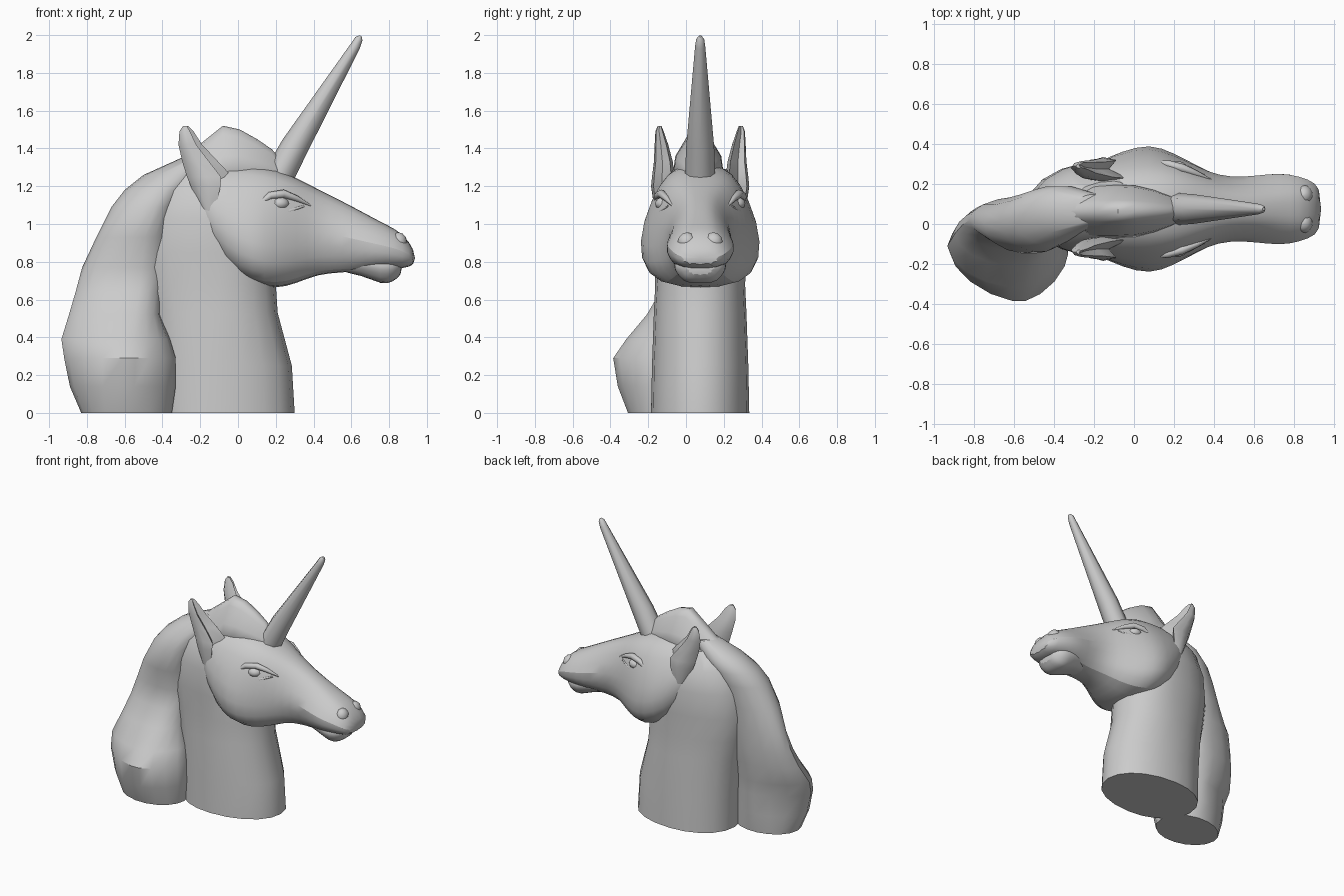
import bpy, bmesh, math
from mathutils import Vector

cube = bpy.data.objects.get("Cube")
if cube:
    bpy.data.objects.remove(cube, do_unlink=True)

CY = 0.075  # symmetry plane of the head and neck

mat = bpy.data.materials.new("stone_grey")
mat.use_nodes = True
GREY = (0.6, 0.6, 0.6, 1)
mat.diffuse_color = GREY
mat.node_tree.nodes["Principled BSDF"].inputs["Base Color"].default_value = GREY


def loft(name, rings, subsurf=0, angle=45):
    """Skin a list of equal-length point rings and cap both ends."""
    bm = bmesh.new()
    rows = [[bm.verts.new(p) for p in ring] for ring in rings]
    n = len(rows[0])
    for a, b in zip(rows, rows[1:]):
        for i in range(n):
            j = (i + 1) % n
            bm.faces.new((a[i], a[j], b[j], b[i]))
    bm.faces.new(rows[0])
    bm.faces.new(rows[-1])
    bmesh.ops.recalc_face_normals(bm, faces=bm.faces)
    mesh = bpy.data.meshes.new(name)
    bm.to_mesh(mesh)
    bm.free()
    mesh.materials.append(mat)
    obj = bpy.data.objects.new(name, mesh)
    bpy.context.collection.objects.link(obj)
    if subsurf:
        mod = obj.modifiers.new("smooth", "SUBSURF")
        mod.levels = mod.render_levels = subsurf
    bpy.ops.object.select_all(action="DESELECT")
    obj.select_set(True)
    bpy.context.view_layer.objects.active = obj
    bpy.ops.object.shade_smooth_by_angle(angle=math.radians(angle))
    return obj


def oval(x0, x1, y0, y1, z, e=2.0, mid=None, n=18):
    """Horizontal superellipse ring; mid is the x of its widest place."""
    mid = (x0 + x1) / 2 if mid is None else mid
    ring = []
    for i in range(n):
        t = 2 * math.pi * i / n
        c, s = [math.copysign(abs(v) ** (2 / e), v) for v in (math.cos(t), math.sin(t))]
        ring.append((mid + (x1 - mid if c > 0 else mid - x0) * c,
                     (y0 + y1) / 2 + (y1 - y0) / 2 * s, z))
    return ring


def slice_ring(x, zt, zb, wt, wm, wb, y=CY):
    """Upright cross-section, with widths near its top, middle and bottom."""
    h = zt - zb
    half = [(wt * 0.6, 0.03), (wt, 0.15), (wm, 0.5), (wb, 0.8), (wb * 0.74, 0.97)]
    right = [(x, y + w, zt - h * t) for w, t in half]
    left = [(x, y - w, zt - h * t) for w, t in reversed(half)]
    return [(x, y, zt)] + right + [(x, y, zb)] + left


def tube(name, points, radii, n=8):
    """Tapered tube through the points."""
    pts = [Vector(p) for p in points]
    rings = []
    for i, (p, r) in enumerate(zip(pts, radii)):
        d = pts[min(i + 1, len(pts) - 1)] - pts[max(i - 1, 0)]
        q = d.to_track_quat("Z", "Y")
        rings.append([p + q @ Vector((r * math.cos(2 * math.pi * k / n),
                                      r * math.sin(2 * math.pi * k / n), 0))
                      for k in range(n)])
    return loft(name, rings, angle=50)


def ball(name, centre, size):
    x, y, z = centre
    rings = []
    for d in (-85, -60, -30, 0, 30, 60, 85):
        c, s = math.cos(math.radians(d)), math.sin(math.radians(d))
        rings.append(oval(x - size[0] * c, x + size[0] * c,
                          y - size[1] * c, y + size[1] * c, z + size[2] * s))
    return loft(name, rings)


# Neck, widest towards the front: back x, front x, half width, height
neck = [(-0.45, 0.30, 0.26, 0), (-0.46, 0.285, 0.255, 0.25), (-0.49, 0.21, 0.245, 0.53),
        (-0.52, 0.20, 0.238, 0.68), (-0.54, 0.18, 0.245, 0.85), (-0.52, 0.10, 0.245, 1.03),
        (-0.46, 0.04, 0.215, 1.18), (-0.33, 0.0, 0.14, 1.29)]
loft("neck", [oval(a, b, CY - w, CY + w, z, e=2.1, mid=-0.1, n=20) for a, b, w, z in neck])

# Head: x, top, bottom, then widths at the brow, cheek and jaw
head = [(-0.30, 1.27, 1.06, 0.12, 0.15, 0.12), (-0.18, 1.31, 0.92, 0.18, 0.25, 0.23),
        (-0.06, 1.325, 0.745, 0.20, 0.295, 0.29), (0.08, 1.325, 0.67, 0.215, 0.325, 0.34),
        (0.20, 1.30, 0.65, 0.215, 0.275, 0.29), (0.31, 1.25, 0.68, 0.18, 0.225, 0.22),
        (0.42, 1.19, 0.73, 0.125, 0.18, 0.15), (0.55, 1.125, 0.74, 0.10, 0.18, 0.13),
        (0.68, 1.055, 0.75, 0.10, 0.20, 0.16), (0.78, 1.0, 0.765, 0.11, 0.195, 0.165),
        (0.875, 0.955, 0.76, 0.105, 0.165, 0.13), (0.94, 0.85, 0.785, 0.08, 0.12, 0.10)]
loft("head", [slice_ring(*s) for s in head], subsurf=1)

# Lower lip and chin
chin = [(0.50, 0.86, 0.75, 0.08), (0.66, 0.83, 0.73, 0.125), (0.76, 0.83, 0.676, 0.145),
        (0.82, 0.82, 0.69, 0.13), (0.87, 0.80, 0.735, 0.08)]
loft("lower_lip", [slice_ring(x, a, b, w, w, w * 0.75) for x, a, b, w in chin], subsurf=1)

# Horn
tube("horn", [(0.22, CY, 1.26), (0.30, CY, 1.41), (0.62, CY, 1.94), (0.64, CY, 1.98),
              (0.65, CY, 1.995)], [0.08, 0.074, 0.027, 0.021, 0.008])

# Paired parts
ear = [(1.06, -0.19, -0.10, 0.19, 0.05), (1.20, -0.25, -0.04, 0.195, 0.065),
       (1.25, -0.27, -0.03, 0.195, 0.06), (1.33, -0.295, -0.105, 0.195, 0.05),
       (1.42, -0.315, -0.19, 0.205, 0.036), (1.49, -0.31, -0.235, 0.215, 0.022),
       (1.52, -0.29, -0.265, 0.215, 0.01)]
ear_shape = [(0, 0), (0.2, -0.8), (0.55, -1), (1, -0.7),
             (0.6, 0.1), (0.75, 0.8), (0.45, 1), (0.15, 0.7)]
for side, s in (("left", 1), ("right", -1)):
    def place(points):
        return [(x, CY + s * y, z) for x, y, z in points]

    # Cupped ear, open to the front
    loft(side + "_ear", [place([(a + (b - a) * u, y + t * v, z) for u, v in ear_shape])
                         for z, a, b, y, t in ear])
    # Eye with both lids
    ball(side + "_eye", (0.22, CY + s * 0.19, 1.108), (0.052, 0.05, 0.036))
    tube(side + "_upper_lid", place([(0.11, 0.235, 1.11), (0.17, 0.225, 1.15),
         (0.24, 0.205, 1.16), (0.31, 0.178, 1.135), (0.39, 0.145, 1.095)]),
         [0.008, 0.02, 0.022, 0.016, 0.004])
    tube(side + "_lower_lid", place([(0.13, 0.235, 1.09), (0.19, 0.228, 1.062),
         (0.27, 0.205, 1.068), (0.35, 0.17, 1.095)]), [0.006, 0.012, 0.012, 0.005])
    # Flared nostril
    ball(side + "_nostril", (0.85, CY + s * 0.07, 0.905), (0.045, 0.05, 0.05))

# Mane down the crest, ending in a heavy lock swept to the right:
# x range, y range, height, roundness, widest x
mane = [(-0.83, -0.35, -0.31, 0.06, 0, 2, -0.58), (-0.89, -0.33, -0.365, 0.08, 0.14, 1.7, -0.58),
        (-0.92, -0.33, -0.39, 0.09, 0.29, 1.6, -0.57), (-0.935, -0.36, -0.32, 0.10, 0.39, 1.75, -0.58),
        (-0.895, -0.41, -0.21, 0.12, 0.52, 2, -0.57), (-0.86, -0.40, -0.14, 0.13, 0.64, 2, -0.55),
        (-0.825, -0.37, -0.10, 0.14, 0.77, 2, -0.54), (-0.75, -0.36, -0.15, 0.15, 0.93, 2, -0.52),
        (-0.67, -0.33, -0.14, 0.17, 1.09, 2, -0.46), (-0.60, -0.27, -0.11, 0.19, 1.18, 2, -0.41),
        (-0.50, -0.18, -0.06, 0.19, 1.26, 2, -0.34), (-0.30, -0.10, 0.0, 0.15, 1.35, 2, -0.2)]
loft("mane", [oval(*s) for s in mane], angle=35)

# Forelock between the ears
forelock = [(-0.46, 1.27, 1.05, 0.10), (-0.28, 1.36, 1.12, 0.13), (-0.18, 1.44, 1.17, 0.135),
            (-0.08, 1.52, 1.2, 0.135), (0.01, 1.50, 1.22, 0.13), (0.10, 1.45, 1.22, 0.11),
            (0.18, 1.395, 1.22, 0.08), (0.25, 1.31, 1.2, 0.05)]
loft("forelock", [slice_ring(x, a, b, w * 0.4, w * 0.9, w, y=0.065) for x, a, b, w in forelock])
